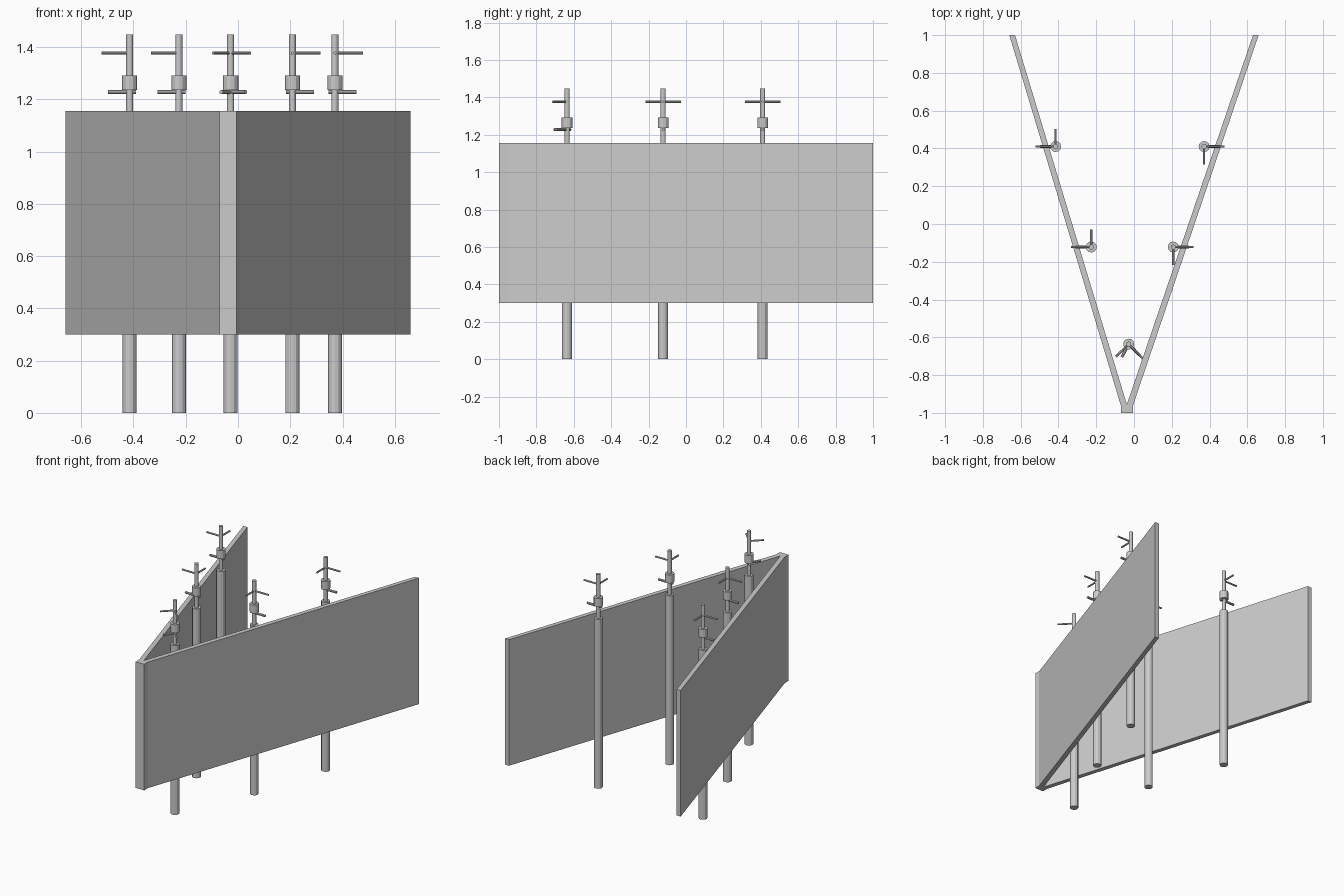
import bpy, bmesh
from math import cos, sin, radians
from mathutils import Vector

if "Cube" in bpy.data.objects:
    bpy.data.objects.remove(bpy.data.objects["Cube"])


def make_object(name, bm):
    bmesh.ops.recalc_face_normals(bm, faces=bm.faces)
    mesh = bpy.data.meshes.new(name)
    bm.to_mesh(mesh)
    bm.free()
    ob = bpy.data.objects.new(name, mesh)
    bpy.context.collection.objects.link(ob)
    return ob


def rod(bm, a, b, radius, sides):
    a, b = Vector(a), Vector(b)
    d = b - a
    made = bmesh.ops.create_cone(bm, cap_ends=True, segments=sides, radius1=radius,
                                 radius2=radius, depth=d.length)
    verts = made["verts"]
    rot = d.to_track_quat('Z', 'Y')
    for v in verts:
        v.co = rot @ v.co + (a + b) / 2


# V-shaped wall with a blunt nose, extruded from its plan outline
outline = [(-0.07, -1), (-0.005, -1), (-0.005, -0.96), (0.66, 1), (0.63, 1),
           (-0.038, -0.955), (-0.63, 1), (-0.66, 1), (-0.07, -0.96)]
bm = bmesh.new()
base = bm.faces.new([bm.verts.new((x, y, 0.3)) for x, y in outline])
ext = bmesh.ops.extrude_face_region(bm, geom=[base])
for v in ext["geom"]:
    if isinstance(v, bmesh.types.BMVert):
        v.co.z = 1.156
make_object("v_wall", bm)


def post(name, x, y, angle, extra=None):
    # Stepped pole with a collar
    bm = bmesh.new()
    for z0, z1, r in ((0, 1.15, 0.027), (1.14, 1.448, 0.0135), (1.236, 1.292, 0.029)):
        rod(bm, (x, y, z0), (x, y, z1), r, 12)
    make_object(name + "_pole", bm)

    # Crossed upper pegs and the thicker lower peg
    bm = bmesh.new()
    pegs = [(angle, 0, 0.107, 1.377, 0.006),
            (angle - 90, 0, 0.094, 1.377, 0.006),
            (angle, -0.025, 0.083, 1.228, 0.008)]
    if extra is not None:
        pegs.append((extra, 0, 0.078, 1.228, 0.008))
    for ang, start, end, z, r in pegs:
        c, s = cos(radians(ang)), sin(radians(ang))
        rod(bm, (x + c * start, y + s * start, z), (x + c * end, y + s * end, z), r, 8)
    make_object(name + "_pegs", bm)


# Five posts just inside the wall
post("left_back", -0.415, 0.41, 180)
post("left_middle", -0.226, -0.122, 180)
post("nose", -0.028, -0.636, -46, extra=-118)
post("right_middle", 0.208, -0.122, 0)
post("right_back", 0.371, 0.41, 0)
